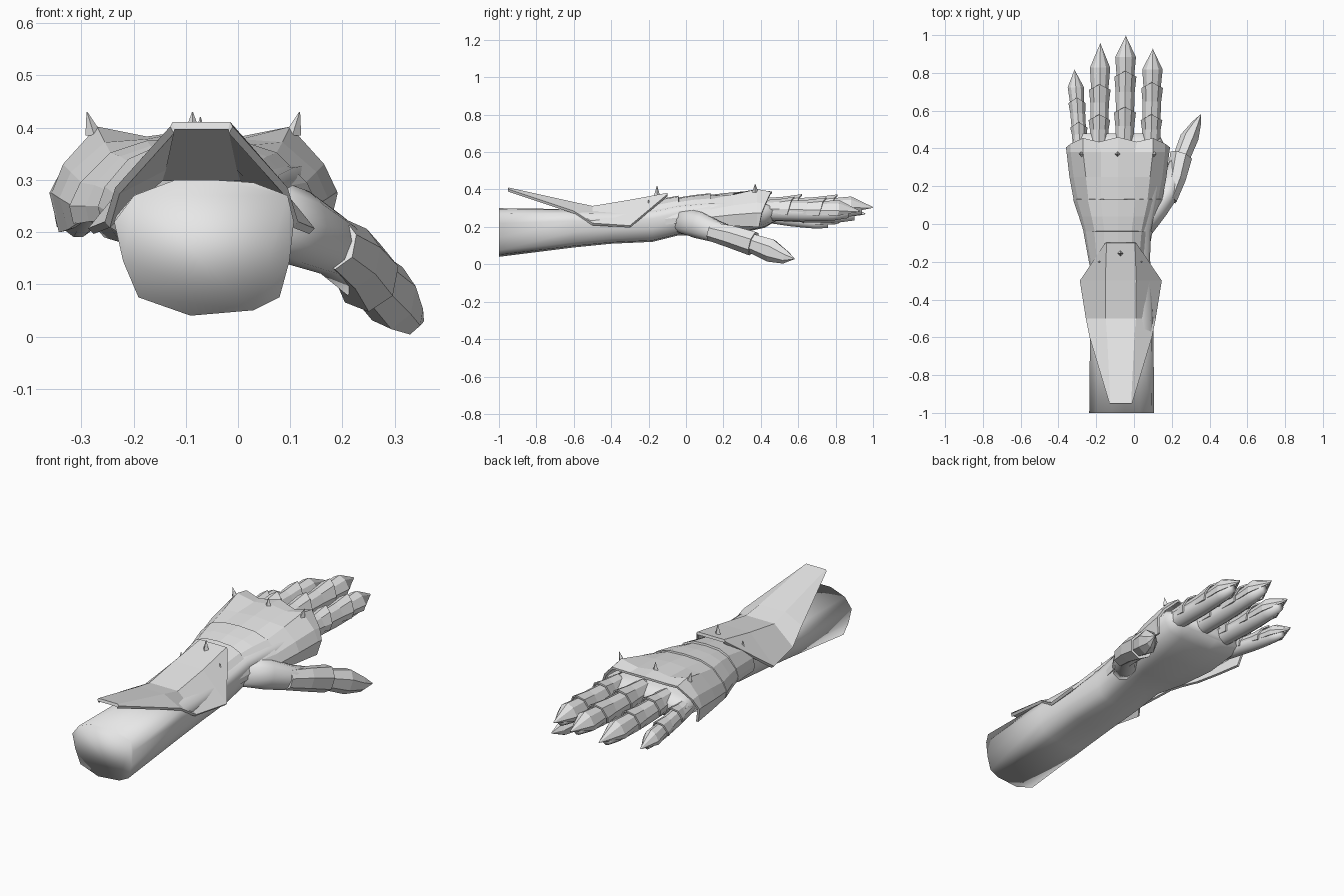
import bpy, bmesh, math
from mathutils import Vector

if "Cube" in bpy.data.objects:
    bpy.data.objects.remove(bpy.data.objects["Cube"])

steel = bpy.data.materials.new("grey")
steel.diffuse_color = (0.8, 0.8, 0.8, 1)
steel.use_nodes = True
steel.node_tree.nodes["Principled BSDF"].inputs["Base Color"].default_value = steel.diffuse_color


def finish(name, bm, smooth=False, thickness=0):
    me = bpy.data.meshes.new(name)
    bm.to_mesh(me)
    bm.free()
    me.materials.append(steel)
    for p in me.polygons:
        p.use_smooth = smooth
    ob = bpy.data.objects.new(name, me)
    bpy.context.collection.objects.link(ob)
    if thickness:
        m = ob.modifiers.new("thickness", 'SOLIDIFY')
        m.thickness = thickness
        m.offset = -1
    return ob


def solid(name, rings, smooth=False):
    """Closed loft through rings of equal point count."""
    bm = bmesh.new()
    vs = [[bm.verts.new(p) for p in r] for r in rings]
    n = len(vs[0])
    for a, b in zip(vs, vs[1:]):
        for i in range(n):
            j = (i + 1) % n
            bm.faces.new((a[i], a[j], b[j], b[i]))
    bm.faces.new(vs[0])
    bm.faces.new(vs[-1])
    bmesh.ops.recalc_face_normals(bm, faces=bm.faces[:])
    return finish(name, bm, smooth)


def sheet(name, rows, thickness=0.012):
    """Open plate through rows of points, facing up."""
    bm = bmesh.new()
    vs = [[bm.verts.new(p) for p in r] for r in rows]
    for a, b in zip(vs, vs[1:]):
        for i in range(len(a) - 1):
            bm.faces.new((a[i], a[i + 1], b[i + 1], b[i]))
    bm.normal_update()
    if sum(f.normal.z for f in bm.faces) < 0:
        bmesh.ops.reverse_faces(bm, faces=bm.faces[:])
    return finish(name, bm, False, thickness)


def mirrored(cx, half):
    """Half row of (offset, y, z), from the middle outwards, mirrored about cx."""
    left = [(cx - x, y, z) for x, y, z in reversed(half) if x > 0]
    return left + [(cx + x, y, z) for x, y, z in half]


# Forearm, wrist and palm
section = [(-.15, -1), (.55, -.92), (.84, -.73), (.95, -.2), (1, .38), (.93, .77), (.55, .96),
           (.1, 1), (-.32, 1), (-.78, .77), (-1, .38), (-.9, -.2), (-.73, -.73)]
stations = [(-1, -.065, .172, .04, .30), (-.6, -.065, .168, .09, .295),
            (-.4, -.065, .162, .11, .29), (-.18, -.065, .15, .12, .30),
            (-.04, -.07, .16, .155, .33), (.1, -.08, .2, .155, .345),
            (.28, -.085, .235, .165, .35), (.42, -.085, .245, .195, .34),
            (.48, -.09, .22, .23, .31)]
solid("forearm_and_palm", [[(cx + u * hw, y, (lo + hi) / 2 + v * (hi - lo) / 2) for u, v in section]
                           for y, cx, hw, lo, hi in stations], True)

# Hand plates: three overlapping bands, the last with a scalloped rim
CX = -.085


def band(y, pts):
    return mirrored(CX, [(x, y, z) for x, z in pts])


sheet("wrist_plate", [
    band(-.22, [(0, .335), (.07, .33), (.11, .305), (.14, .265), (.15, .23), (.145, .2)]),
    band(-.04, [(0, .367), (.075, .362), (.125, .34), (.17, .287), (.183, .25), (.178, .22)])])
sheet("back_plate", [
    band(-.055, [(0, .355), (.07, .35), (.12, .33), (.165, .28), (.177, .25), (.17, .22)]),
    band(.04, [(0, .37), (.082, .365), (.14, .345), (.19, .29), (.207, .25), (.2, .22)]),
    band(.13, [(0, .38), (.09, .375), (.16, .352), (.217, .295), (.238, .25), (.23, .215)])])
sheet("knuckle_plate", [
    band(.115, [(0, .37), (.09, .365), (.155, .345), (.21, .29), (.232, .25), (.225, .215)]),
    band(.25, [(0, .385), (.09, .378), (.17, .372), (.235, .315), (.257, .265), (.24, .205)]),
    band(.38, [(0, .395), (.09, .383), (.185, .402), (.25, .33), (.272, .275), (.255, .2)]),
    mirrored(CX, [(0, .46, .39), (.1, .435, .375), (.185, .455, .388), (.25, .425, .325),
                  (.276, .405, .275), (.258, .39, .2)])])

# Forearm guard flaring up to a blunt point at the elbow end
guard = [(-.95, .055, .411, .06, .402), (-.6, .072, .333, .165, .285), (-.5, .08, .312, .185, .22),
         (-.3, .082, .345, .217, .207), (-.1, .075, .382, .082, .374)]
sheet("forearm_guard", [mirrored(-.07, [(xi, y, zi), (xo, y, zo)]) for y, xi, zi, xo, zo in guard], .015)


# Fingers: smooth finger with three ridged plates
def finger(name, base, tip, w, cuts):
    base, tip = Vector(base), Vector(tip)

    def at(y):
        return base.lerp(tip, (y - base.y) / (tip.y - base.y))

    end = tip.y - .06
    rings = []
    for k in range(7):
        c = at(base.y - .06 + (end - base.y + .06) * k / 6)
        s = w * (.86 if k < 4 else (.8, .7, .4)[k - 4])
        rings.append([(c.x + s * math.cos(a), c.y, c.z - .012 + s * 1.05 * math.sin(a))
                      for a in (i * math.tau / 10 for i in range(10))])
    solid(name, rings, True)

    def arch(y, s, h, peak):
        c = at(y)
        return mirrored(c.x, [(0, y + peak, c.z + h), (s * .6, y + peak * .4, c.z + h * .72),
                              (s, y, c.z + h * .05), (s * .9, y - .01, c.z - h * .4)])

    y0 = base.y
    for i, y1 in enumerate(cuts):
        sheet(f"{name}_plate_{i + 1}", [arch(y0, w * .86, w * .88, .0),
                                        arch((y0 + y1) / 2, w * .9, w * 1.02, .0),
                                        arch(y1 - .03, w * 1.04, w * 1.28, .03)], .008)
        y0 = y1 - .035
    # Pointed fingertip
    span = tip.y - y0
    sheet(f"{name}_tip", [arch(y0, w * .82, w * .9, 0), arch(y0 + span * .48, w * .98, w * 1.1, .0),
                          arch(tip.y - .01, .003, .006, .01)], .006)


finger("little_finger", (-.285, .41, .275), (-.315, .82, .215), .044, (.54, .67))
finger("ring_finger", (-.185, .42, .295), (-.178, .96, .265), .055, (.58, .74))
finger("middle_finger", (-.05, .42, .305), (-.043, 1.0, .30), .056, (.62, .81))
finger("index_finger", (.09, .42, .295), (.10, .93, .28), .055, (.58, .75))

# Thumb: smooth base with two faceted armour pieces
axis = Vector((.17, .46, -.15)).normalized()
side = axis.cross(Vector((0, 0, 1))).normalized()
up = side.cross(axis)


def thumb_ring(c, w, h, n, turn=0):
    return [Vector(c) + side * w * math.cos(a) + up * h * math.sin(a)
            for a in (turn + i * math.tau / n for i in range(n))]


solid("thumb_base", [thumb_ring((.04, -.03, .24), .06, .07, 10), thumb_ring((.11, .07, .21), .065, .075, 10),
                     thumb_ring((.18, .16, .175), .055, .06, 10), thumb_ring((.24, .34, .115), .048, .05, 10)], True)
solid("thumb_plate", [thumb_ring((.186, .13, .178), .044, .052, 7, .35),
                      thumb_ring((.225, .24, .15), .052, .062, 7, .35),
                      thumb_ring((.25, .36, .112), .062, .068, 7, .35)])
solid("thumb_tip", [thumb_ring((.248, .34, .118), .046, .052, 7, .35),
                    thumb_ring((.294, .455, .075), .05, .064, 7, .35),
                    thumb_ring((.33, .53, .04), .026, .038, 7, .35),
                    thumb_ring((.354, .58, .03), .002, .003, 7, .35)])

# Small studs on the guard and knuckles
for i, (x, y, z, r, h) in enumerate([(-.275, .37, .385, .017, .045), (-.087, .37, .385, .017, .045),
                                     (.104, .37, .385, .017, .045), (-.072, -.155, .365, .017, .055),
                                     (-.182, -.2, .315, .01, .03), (.038, -.2, .315, .01, .03)]):
    lean = .014 * (x - CX) / .19 if y > 0 else 0
    ring = [(x + r * math.cos(a), y + r * math.sin(a), z) for a in (k * math.tau / 4 for k in range(4))]
    top = [(x + lean + .001 * math.cos(a), y + .001 * math.sin(a), z + h)
           for a in (k * math.tau / 4 for k in range(4))]
    solid(f"stud_{i + 1}", [ring, top])
